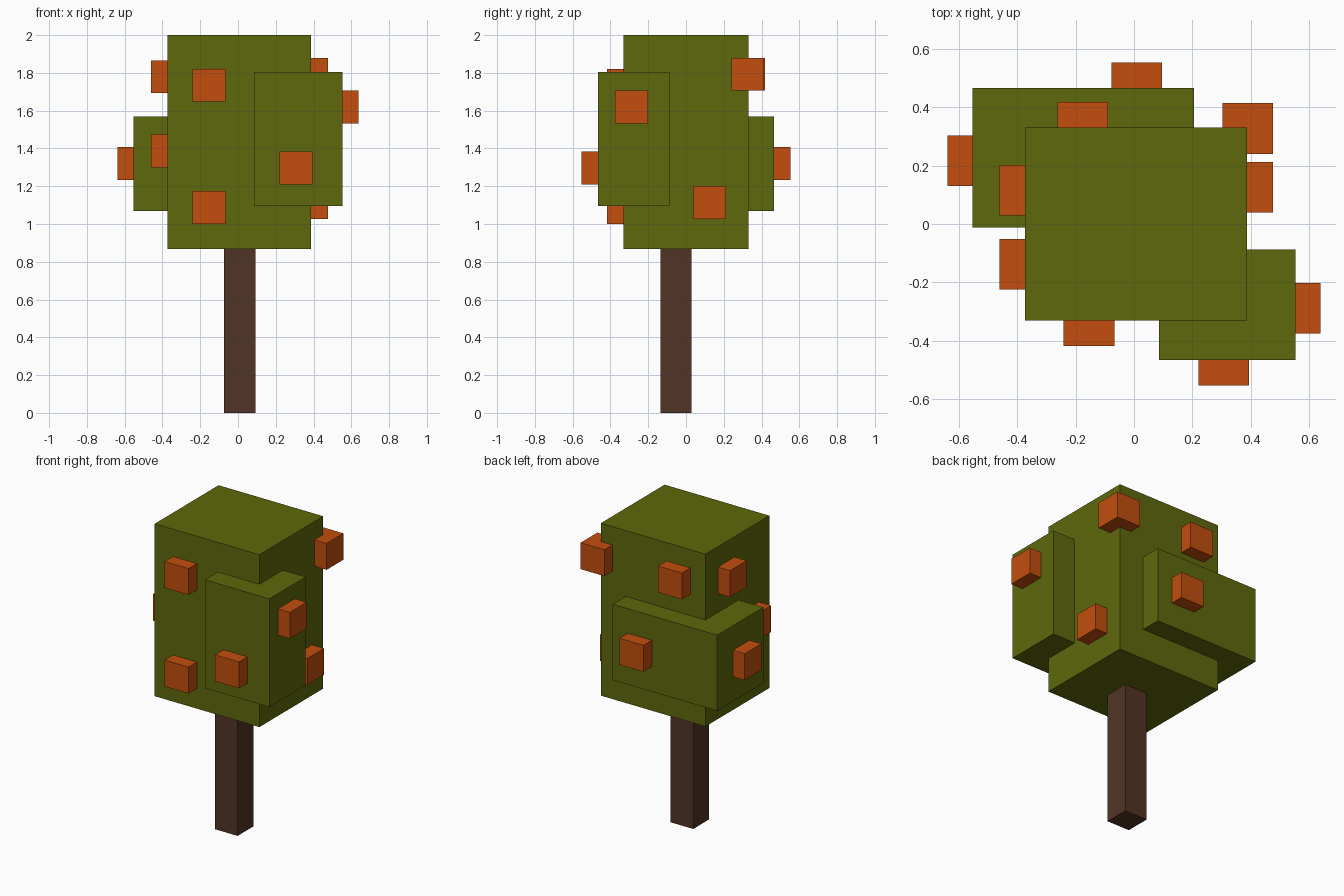
import bpy

if "Cube" in bpy.data.objects:
    bpy.data.objects.remove(bpy.data.objects["Cube"])


def material(name, rgb):
    m = bpy.data.materials.new(name)
    m.diffuse_color = (*rgb, 1.0)
    m.use_nodes = True
    m.node_tree.nodes["Principled BSDF"].inputs["Base Color"].default_value = m.diffuse_color
    return m


LEAF = material("leaf green", (0.112, 0.138, 0.0035))
FRUIT = material("orange", (0.54, 0.076, 0.0045))
BARK = material("bark brown", (0.084, 0.034, 0.019))


def box(name, lo, hi, mat):
    """Axis-aligned box between two corners."""
    centre = [(a + b) / 2 for a, b in zip(lo, hi)]
    bpy.ops.mesh.primitive_cube_add(size=1, location=centre)
    ob = bpy.context.object
    ob.name = name
    ob.scale = [b - a for a, b in zip(lo, hi)]
    bpy.ops.object.transform_apply(location=False, rotation=False, scale=True)
    ob.data.materials.append(mat)
    return ob


# Trunk
box("trunk", (-0.073, -0.135, 0), (0.092, 0.029, 0.9), BARK)

# Foliage: main block and two offset blocks
box("foliage_main", (-0.373, -0.331, 0.868), (0.387, 0.331, 2.0), LEAF)
box("foliage_front_right", (0.086, -0.465, 1.095), (0.553, -0.088, 1.806), LEAF)
box("foliage_back_left", (-0.553, -0.012, 1.07), (0.206, 0.466, 1.568), LEAF)

# Fruit cubes, half sunk into the foliage faces (centres)
S = 0.0867
fruit = [
    (-0.154, -0.331, 1.734),   # main, front
    (-0.154, -0.331, 1.087),
    (0.307, -0.466, 1.296),    # front right block
    (0.552, -0.288, 1.619),
    (0.389, 0.327, 1.793),     # main, right
    (0.389, 0.126, 1.114),
    (-0.552, 0.217, 1.320),    # back left block
    (0.009, 0.466, 1.320),
    (-0.176, 0.331, 1.793),    # main, back
    (-0.374, 0.115, 1.779),    # main, left
    (-0.374, -0.138, 1.387),
]
for i, c in enumerate(fruit, 1):
    box(f"fruit_{i}", [v - S for v in c], [v + S for v in c], FRUIT)
